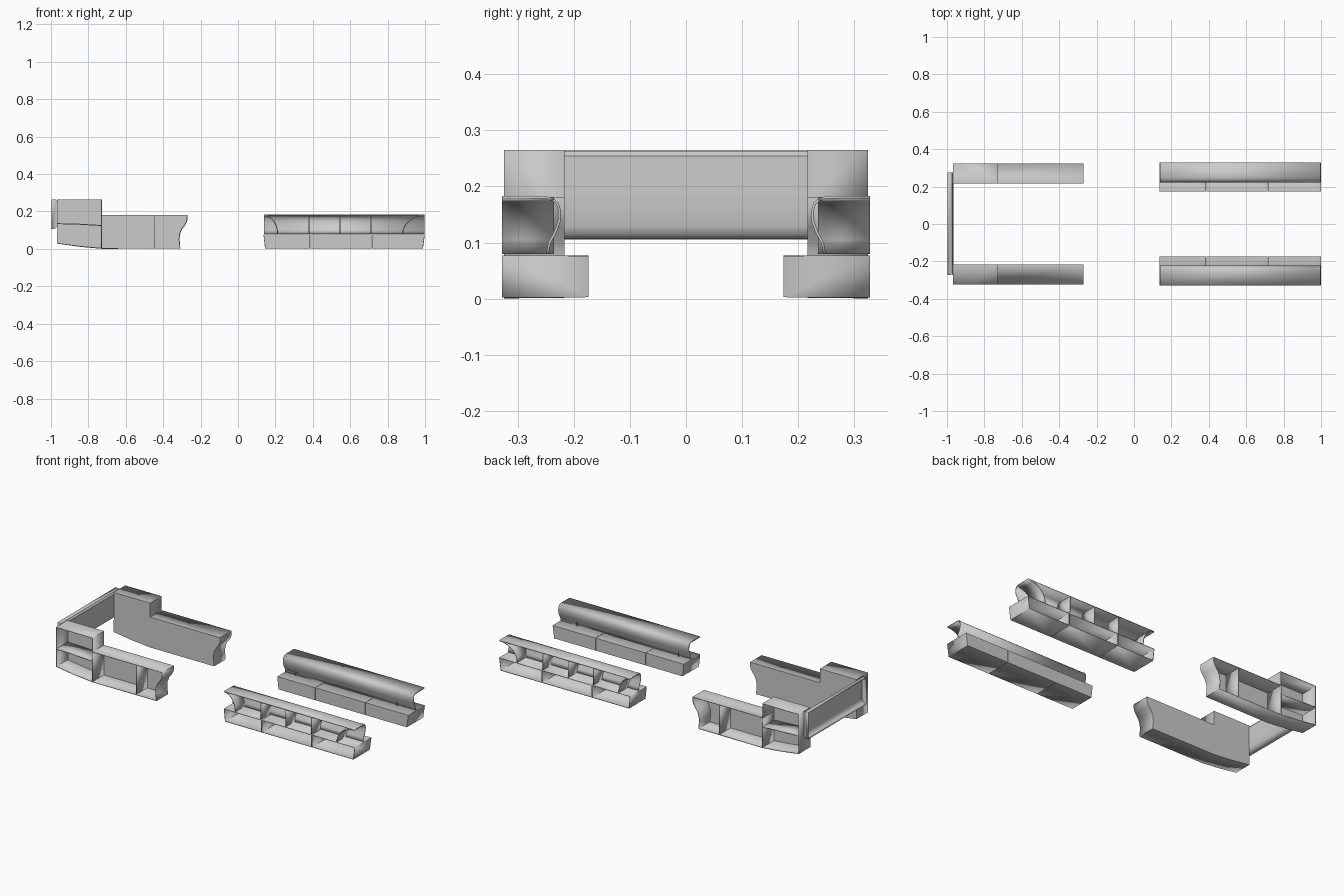
import bpy
import bmesh
from mathutils import Vector
from math import radians, sin, cos, pi

cube = bpy.data.objects.get("Cube")
if cube:
    bpy.data.objects.remove(cube, do_unlink=True)

grey = bpy.data.materials.new("light grey")
grey.use_nodes = True
COLOUR = (0.6, 0.6, 0.6, 1)
grey.diffuse_color = COLOUR
grey.node_tree.nodes["Principled BSDF"].inputs["Base Color"].default_value = COLOUR


def sheet(bm, points):
    bm.faces.new([bm.verts.new(p) for p in points])


def strip(bm, points, offset, closed=False):
    """Sweep a line of points by an offset into a skin."""
    near = [bm.verts.new(p) for p in points]
    far = [bm.verts.new(Vector(p) + Vector(offset)) for p in points]
    n = len(points)
    for i in range(n if closed else n - 1):
        j = (i + 1) % n
        bm.faces.new((near[i], near[j], far[j], far[i]))


def finish(name, bm, thickness=0.005):
    bmesh.ops.remove_doubles(bm, verts=bm.verts[:], dist=0.0005)
    bmesh.ops.recalc_face_normals(bm, faces=bm.faces[:])
    mesh = bpy.data.meshes.new(name)
    bm.to_mesh(mesh)
    bm.free()
    mesh.materials.append(grey)
    obj = bpy.data.objects.new(name, mesh)
    bpy.context.collection.objects.link(obj)
    solid = obj.modifiers.new("wall", "SOLIDIFY")
    solid.thickness = thickness
    solid.offset = 0
    bpy.ops.object.select_all(action="DESELECT")
    obj.select_set(True)
    bpy.context.view_layer.objects.active = obj
    bpy.ops.object.shade_smooth_by_angle(angle=radians(40))
    return obj


def tray(bm, outline, inner, outer):
    """Closed inner wall with a rim reaching to the open outer side."""
    points = [(x, inner, z) for x, z in outline]
    sheet(bm, points)
    strip(bm, points, (0, outer - inner, 0), closed=True)


def rib(bm, x, inner, outer, low, high):
    sheet(bm, [(x, inner, low), (x, outer, low), (x, outer, high), (x, inner, high)])


# Flared end of a corner tray: lip, cove, then straight foot
flare = [(-0.31, 0.003), (-0.315, 0.05), (-0.312, 0.08), (-0.302, 0.105),
         (-0.285, 0.128), (-0.275, 0.145), (-0.272, 0.16), (-0.272, 0.18)]
corner = [(-0.967, 0.03), (-0.85, 0.014), (-0.73, 0.003)] + flare + [
    (-0.73, 0.18), (-0.73, 0.263), (-0.967, 0.263)]

# Rail cross-section: flat top, rounded shoulder, cove underneath
section = [(0.328, 0.18), (0.25, 0.18), (0.238, 0.177), (0.229, 0.169),
           (0.225, 0.155), (0.226, 0.138), (0.233, 0.118), (0.243, 0.1), (0.247, 0.08)]

for s, side in ((-1, "front"), (1, "back")):
    # Corner tray with its ribs and shelf
    bm = bmesh.new()
    inner, outer = s * 0.218, s * 0.324
    tray(bm, corner, inner, outer)
    rib(bm, -0.73, inner, outer, 0.004, 0.178)
    rib(bm, -0.445, inner, s * 0.32, 0.004, 0.178)
    strip(bm, [(-0.967, inner, 0.135), (-0.85, inner, 0.132), (-0.73, inner, 0.125)],
          (0, outer - inner, 0))
    finish(side + "_corner_tray", bm)

    # Upper rail: curved skin, ribs and hollowed ends
    bm = bmesh.new()
    profile = [(s * y, z) for y, z in section]
    strip(bm, [(0.139, y, z) for y, z in profile], (0.857, 0, 0))
    for x in (0.38, 0.545, 0.712):
        sheet(bm, [(x, y, z) for y, z in profile] + [(x, s * 0.328, 0.08)])
    for lip, foot in ((0.139, 0.212), (0.996, 0.88)):
        cove = []
        for i in range(7):
            a = i / 6 * pi / 2
            cove.append((foot + (lip - foot) * (1 - cos(a)),
                         s * 0.235, 0.08 + 0.098 * sin(a)))
        strip(bm, cove, (0, s * 0.093, 0))
    finish(side + "_upper_rail", bm)

    # Row of three lower boxes
    for i, (a, b) in enumerate(((0.138, 0.384), (0.389, 0.713), (0.718, 0.997))):
        bm = bmesh.new()
        low_a = a + (0.008 if i == 0 else 0)
        low_b = b - (0.01 if i == 2 else 0)
        tray(bm, [(low_a, 0.004), (low_b, 0.004), (b, 0.075), (a, 0.075)],
             s * 0.175, s * 0.328)
        finish(f"{side}_lower_box_{i + 1}", bm)

# Cross bar: channel with rounded edges and closed ends
bm = bmesh.new()
bar = [(-0.998, 0.263), (-0.975, 0.262), (-0.968, 0.254), (-0.967, 0.19),
       (-0.967, 0.13), (-0.972, 0.115), (-0.982, 0.108), (-0.998, 0.107)]
strip(bm, [(x, -0.27, z) for x, z in bar], (0, 0.545, 0))
for y in (-0.27, 0.275):
    sheet(bm, [(x, y, z) for x, z in bar])
finish("cross_bar", bm, 0.004)
